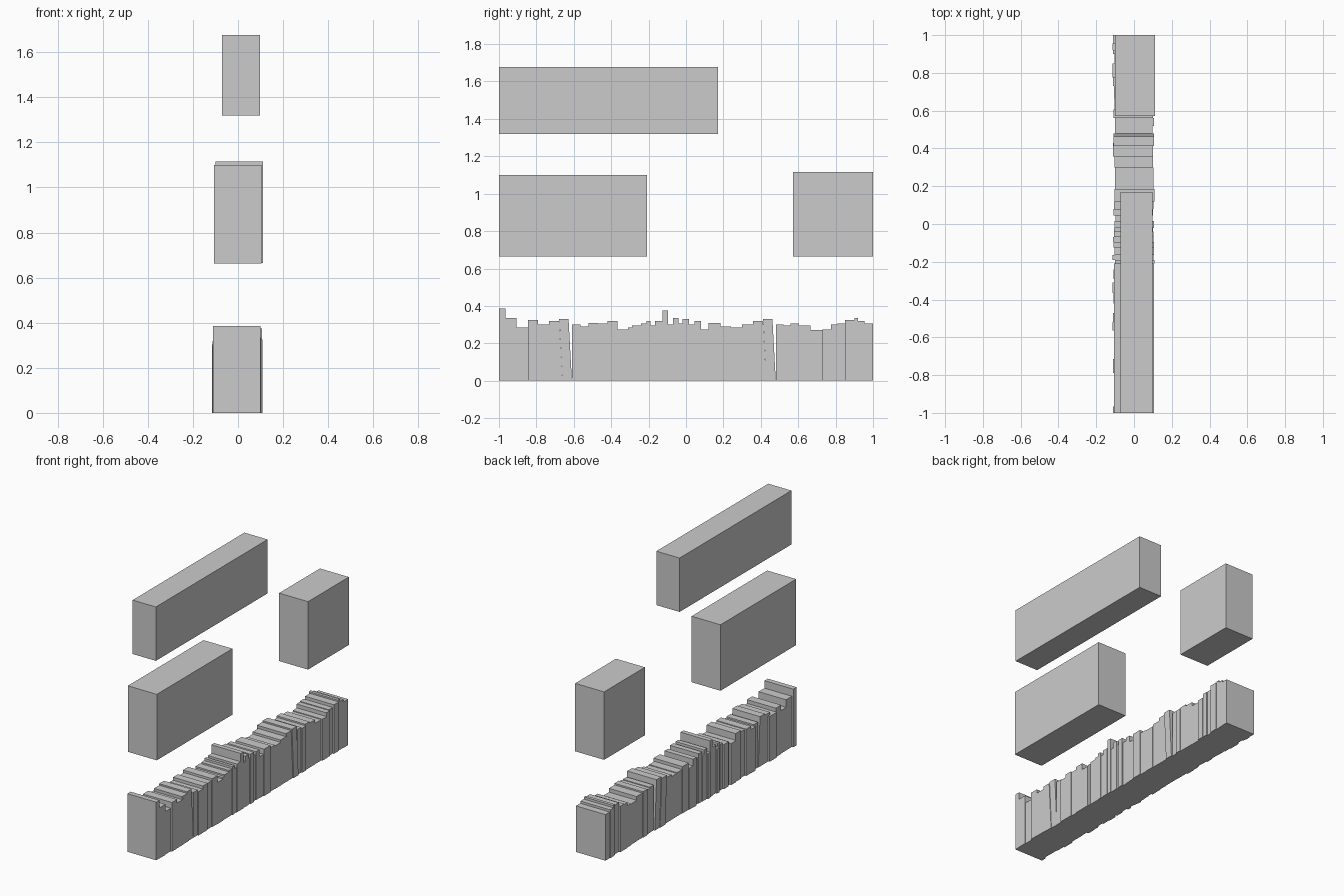
import bpy, random

if "Cube" in bpy.data.objects:
    bpy.data.objects.remove(bpy.data.objects["Cube"])

random.seed(4)


def book(name, y0, y1, z0, z1, x0, x1, lean=0.0):
    """One closed book block; lean shifts its top along y."""
    verts = [(x, y + (lean if z == z1 else 0), z)
             for z in (z0, z1) for x, y in ((x0, y0), (x1, y0), (x1, y1), (x0, y1))]
    faces = [(3, 2, 1, 0), (4, 5, 6, 7)]
    faces += [(i, (i + 1) % 4, (i + 1) % 4 + 4, i + 4) for i in range(4)]
    mesh = bpy.data.meshes.new(name)
    mesh.from_pydata(verts, [], faces)
    obj = bpy.data.objects.new(name, mesh)
    bpy.context.collection.objects.link(obj)


def matching_set(name, count, y0, y1, z0, z1, x0, x1):
    """A run of identical volumes standing side by side."""
    step = (y1 - y0) / count
    for i in range(count):
        book(name, y0 + i * step, y0 + (i + 1) * step, z0, z1, x0, x1)


# Upper and middle shelves: matching sets
matching_set("upper_book", 13, -1.0, 0.17, 1.32, 1.677, -0.072, 0.098)
matching_set("middle_left_book", 13, -1.0, -0.208, 0.663, 1.10, -0.107, 0.105)
matching_set("middle_right_book", 10, 0.573, 1.0, 0.665, 1.115, -0.10, 0.112)

# Bottom shelf: mixed books as (far edge in y, height)
row = [(-.966, .385), (-.905, .335), (-.845, .285), (-.79, .325), (-.715, .30),
       (-.66, .32), (-.61, .33), (-.565, .30), (-.52, .29), (-.47, .31),
       (-.42, .305), (-.365, .32), (-.31, .275), (-.29, .285), (-.24, .295),
       (-.21, .305), (-.19, .32), (-.165, .295), (-.125, .32), (-.095, .375),
       (-.07, .30), (-.04, .335), (-.02, .305), (.015, .33), (.045, .30),
       (.08, .32), (.12, .275), (.185, .31), (.24, .29), (.30, .285), (.375, .30),
       (.43, .32), (.48, .33), (.52, .30), (.56, .295), (.605, .305), (.665, .295),
       (.73, .27), (.775, .275), (.81, .30), (.85, .305), (.90, .325), (.92, .335),
       (.955, .32), (1.0, .305)]
leaning = {5, 6, 31, 32}
y = -1.0
for i, (end, height) in enumerate(row):
    left = -0.11 if i in (0, len(row) - 1) else -random.uniform(0.098, 0.115)
    right = random.uniform(0.098, 0.108)
    book("bottom_book", y, end, 0.0, height, left, right, -0.018 if i in leaning else 0.0)
    y = end
